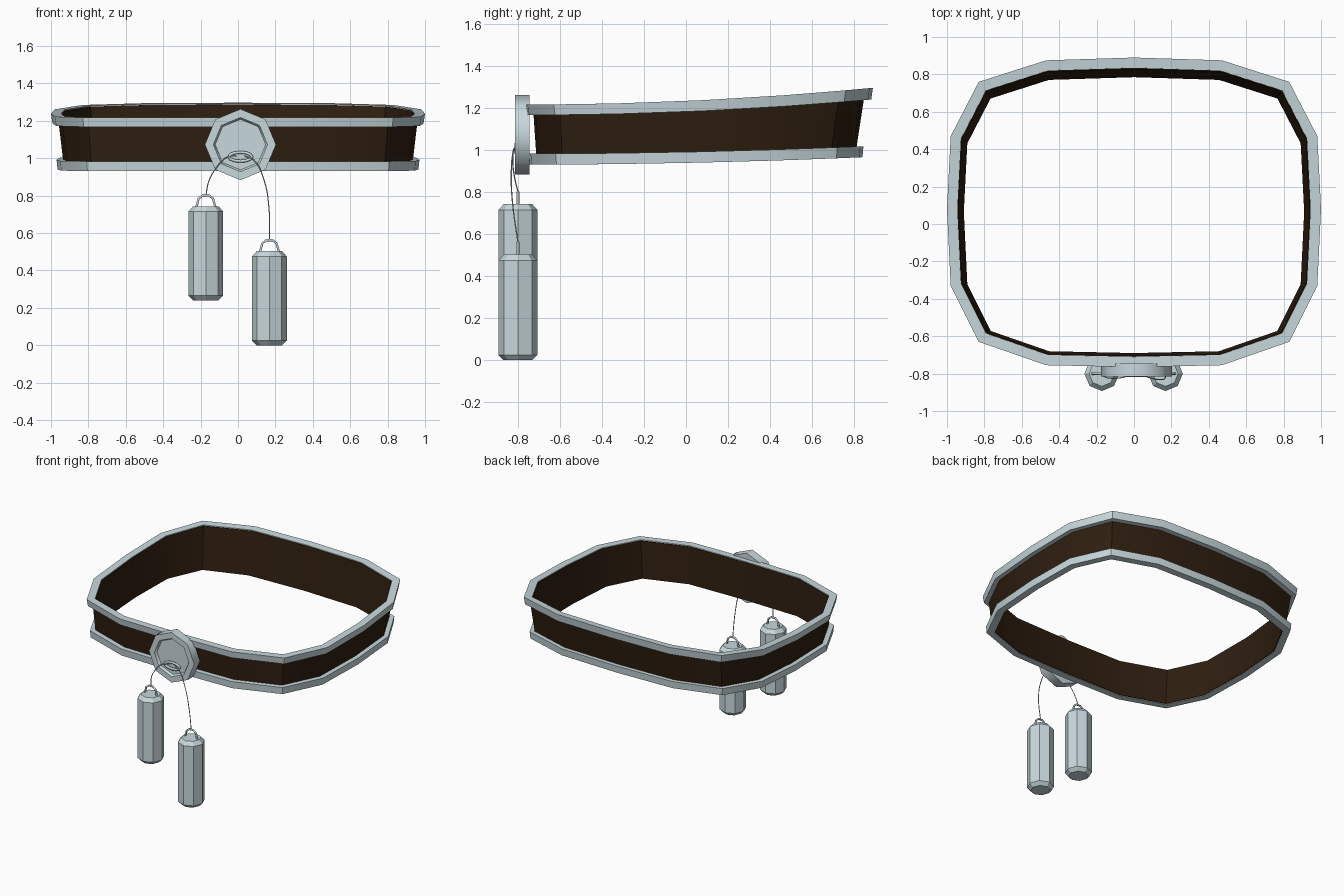
import bpy, bmesh, math

if "Cube" in bpy.data.objects:
    bpy.data.objects.remove(bpy.data.objects["Cube"])

def material(name, rgb):
    m = bpy.data.materials.new(name)
    m.diffuse_color = (*rgb, 1)
    m.use_nodes = True
    m.node_tree.nodes["Principled BSDF"].inputs["Base Color"].default_value = m.diffuse_color
    return m

METAL = material("pale_metal", (0.58, 0.69, 0.72))
LEATHER = material("dark_leather", (0.028, 0.013, 0.005))

def add_mesh(name, verts, faces, mat, smooth=None):
    me = bpy.data.meshes.new(name)
    me.from_pydata(verts, [], faces)
    bm = bmesh.new()
    bm.from_mesh(me)
    bmesh.ops.recalc_face_normals(bm, faces=bm.faces)
    bm.to_mesh(me)
    bm.free()
    me.materials.append(mat)
    ob = bpy.data.objects.new(name, me)
    bpy.context.collection.objects.link(ob)
    if smooth:
        bpy.ops.object.select_all(action='DESELECT')
        ob.select_set(True)
        bpy.context.view_layer.objects.active = ob
        bpy.ops.object.shade_smooth_by_angle(angle=math.radians(smooth))
    return ob

# Belt outline: right half from back to front, mirrored to the left
half = [(0, .89), (.47, .875), (.83, .76), (.98, .47), (1, .08),
        (.98, -.33), (.83, -.63), (.47, -.755), (0, -.765)]
outline = half + [(-x, y) for x, y in half[-2:0:-1]]

def inset(d):
    """Outline moved inwards by d with mitred corners."""
    out, n = [], len(outline)
    for i, (x, y) in enumerate(outline):
        (ax, ay), (bx, by) = outline[i - 1], outline[(i + 1) % n]
        l1, l2 = math.hypot(x - ax, y - ay), math.hypot(bx - x, by - y)
        n1 = ((y - ay) / l1, -(x - ax) / l1)
        n2 = ((by - y) / l2, -(bx - x) / l2)
        k = d / (1 + n1[0] * n2[0] + n1[1] * n2[1])
        out.append((x + k * (n1[0] + n2[0]), y + k * (n1[1] + n2[1])))
    return out

def belt_ring(name, section, mat):
    """Sweep a section of (inset, z, back lift, y shift) around the belt."""
    n, k = len(outline), len(section)
    verts = []
    for d, z, lift, dy in section:
        for x, y in inset(d):
            t = (y + .77) / 1.66
            verts.append((x, y + dy, z + lift * t * t))
    faces = [(a * n + i, a * n + (i + 1) % n,
              (a + 1) % k * n + (i + 1) % n, (a + 1) % k * n + i)
             for a in range(k) for i in range(n)]
    return add_mesh(name, verts, faces, mat, 42)

belt_ring("leather_band", [(.07, .935, .037, -.015), (.036, 1.212, .08, 0),
                           (.06, 1.212, .08, 0), (.09, .935, .037, -.015)], LEATHER)
belt_ring("top_rim", [(.008, 1.167, .075, 0), (0, 1.217, .08, 0),
                      (.055, 1.217, .08, 0), (.06, 1.167, .075, 0)], METAL)
belt_ring("bottom_rim", [(.035, .931, .037, -.015), (.03, .983, .037, -.015),
                         (.08, .983, .037, -.015), (.085, .931, .037, -.015)], METAL)

def lathe(name, profile, place, mat, smooth=None):
    """Eight-sided turned solid from (radius, height) points, capped at both ends."""
    verts = [place(r * math.cos(i * math.pi / 4), r * math.sin(i * math.pi / 4), h)
             for r, h in profile for i in range(8)]
    m = len(profile)
    faces = [(a * 8 + i, a * 8 + (i + 1) % 8, a * 8 + 8 + (i + 1) % 8, a * 8 + 8 + i)
             for a in range(m - 1) for i in range(8)]
    faces += [tuple(range(8)), tuple(range((m - 1) * 8, m * 8))]
    return add_mesh(name, verts, faces, mat, smooth)

# Octagonal buckle with a shallow recessed face
lathe("buckle_disc", [(.19, -.745), (.19, -.815), (.145, -.815), (.135, -.797)],
      lambda u, v, h: (.013 + u, h, 1.073 + v), METAL, 50)

def tube(name, pts, radius, kind='POLY', sides=1):
    """Thin round rod along a path."""
    cu = bpy.data.curves.new(name, 'CURVE')
    cu.dimensions = '3D'
    cu.bevel_depth = radius
    cu.bevel_resolution = sides
    cu.use_fill_caps = True
    cu.resolution_u = 6
    sp = cu.splines.new(kind)
    if kind == 'BEZIER':
        sp.bezier_points.add(len(pts) - 1)
        for p, co in zip(sp.bezier_points, pts):
            p.co = co
            p.handle_left_type = p.handle_right_type = 'AUTO'
    else:
        sp.points.add(len(pts) - 1)
        for p, co in zip(sp.points, pts):
            p.co = (*co, 1)
    cu.materials.append(METAL)
    ob = bpy.data.objects.new(name, cu)
    bpy.context.collection.objects.link(ob)
    return ob

# Flattened ring on the buckle
ring = tube("buckle_ring", [(.013 + .062 * math.cos(i * math.pi / 6), -.808,
                             1.008 + .024 * math.sin(i * math.pi / 6)) for i in range(12)], .009)
ring.data.splines[0].use_cyclic_u = True

# Hanging weights, each with a wire handle
for side, cx, base in (("left", -.172, .24), ("right", .168, 0)):
    lathe(side + "_weight", [(.068, base), (.093, base + .025),
                             (.093, base + .475), (.068, base + .503)],
          lambda u, v, h: (cx + u, -.8 + v, h), METAL)
    tube(side + "_handle", [(cx + x, -.8, base + z) for x, z in
         ((-.052, .495), (-.038, .545), (-.016, .562), (.016, .562), (.038, .545), (.052, .495))], .007)

# Cords from the ring to the weights
tube("left_cord", [(-.01, -.805, 1.012), (-.06, -.82, 1.005), (-.115, -.825, .95),
                   (-.155, -.818, .88), (-.172, -.8, .80)], .003, 'BEZIER')
tube("right_cord", [(.035, -.805, 1.012), (.085, -.822, .99), (.14, -.832, .88),
                    (.165, -.825, .74), (.168, -.8, .56)], .003, 'BEZIER')
